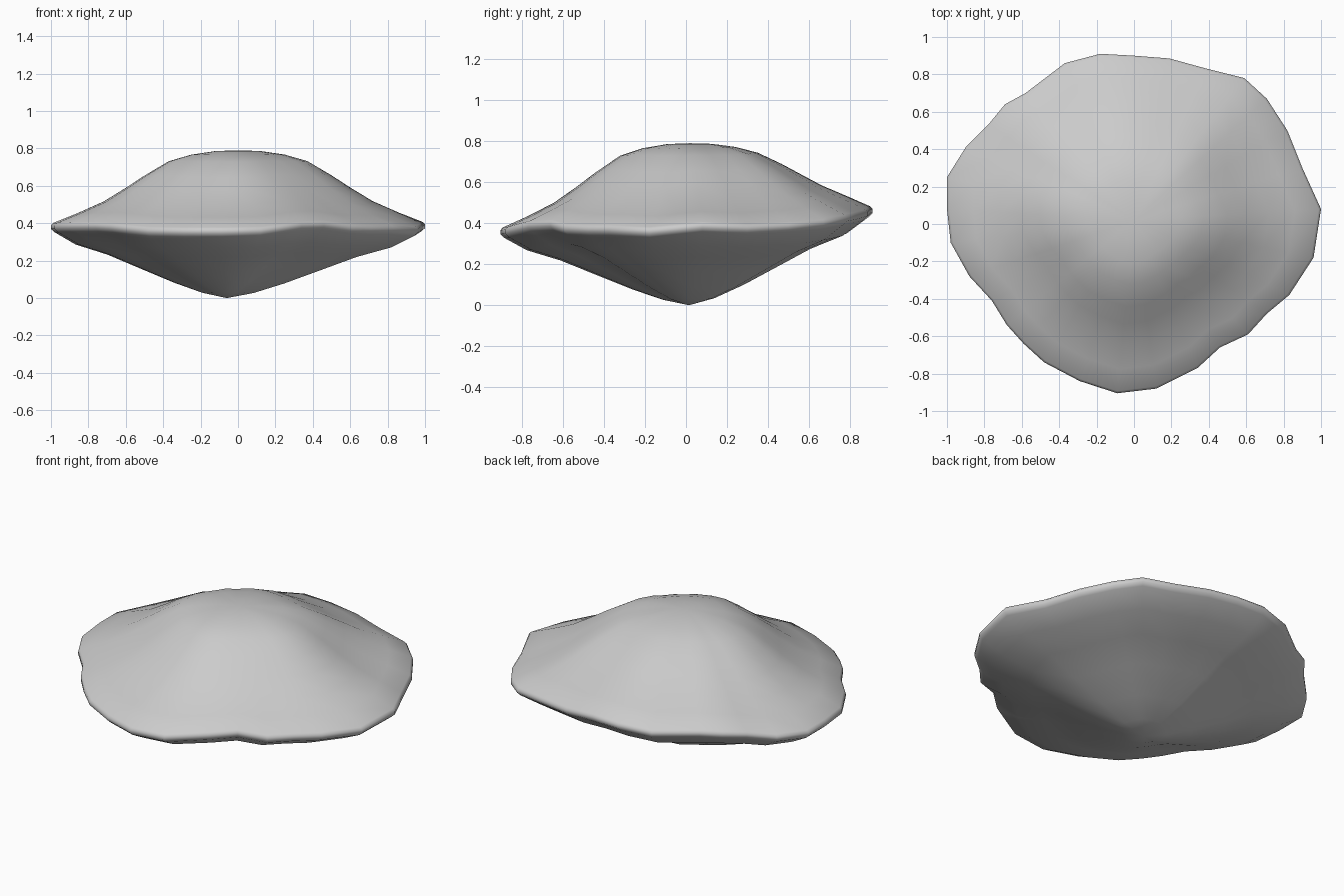
import bpy, bmesh, math

if "Cube" in bpy.data.objects:
    bpy.data.objects.remove(bpy.data.objects["Cube"])

# Rim outline seen from above, with the height of the lip at each point
RIM = [(1.0, .08, .385), (.90, .30, .375), (.82, .50, .385), (.71, .67, .40),
       (.59, .78, .42), (.39, .83, .43), (.19, .885, .445), (0, .90, .46),
       (-.18, .91, .46), (-.37, .86, .445), (-.58, .70, .44), (-.69, .64, .44),
       (-.78, .53, .42), (-.90, .41, .39), (-1.0, .25, .38), (-1.0, .08, .38),
       (-.98, -.10, .38), (-.88, -.28, .385), (-.76, -.41, .385), (-.68, -.54, .38),
       (-.59, -.64, .37), (-.48, -.74, .36), (-.29, -.84, .357), (-.09, -.905, .357),
       (.12, -.88, .36), (.34, -.77, .39), (.46, -.66, .395), (.61, -.59, .375),
       (.71, -.48, .37), (.83, -.38, .37), (.96, -.18, .36)]

# Radial profiles: (fraction of the rim radius, fraction of the height)
DOME = [(.12, .99), (.25, .94), (.37, .85), (.5, .65), (.6, .48), (.72, .29), (.86, .13)]
BELLY = [(.86, .80), (.68, .65), (.5, .45), (.3, .23), (.14, .08)]
TOP, TIP = (0.0, .02, .79), (-.06, .015, 0.0)
LIP = .022


def ring(bm, pole, t, height):
    verts = []
    for x, y, z in RIM:
        back = max(0, y) / math.hypot(x, y)
        verts.append(bm.verts.new((pole[0] + (x - pole[0]) * t,
                                   pole[1] + (y - pole[1]) * t, height(z, back))))
    return verts


bm = bmesh.new()
rings = []
# Upper dome, fuller towards the back
for t, h in DOME:
    rings.append(ring(bm, TOP, t, lambda z, b, h=h, t=t:
                 z + LIP + (TOP[2] - z - LIP) * (h + b * b * .5 * max(0, t - .4) * (1 - t))))
# Rounded lip
rings.append(ring(bm, TOP, .987, lambda z, b: z + LIP))
rings.append(ring(bm, TOP, 1.0, lambda z, b: z + LIP * .4))
rings.append(ring(bm, TOP, 1.0, lambda z, b: z - LIP * .5))
rings.append(ring(bm, TOP, .98, lambda z, b: z - LIP * 1.3))
# Tapered underside
for t, h in BELLY:
    rings.append(ring(bm, TIP, t, lambda z, b, h=h: (z - LIP) * h))

n = len(RIM)
for a, b in zip(rings, rings[1:]):
    for i in range(n):
        j = (i + 1) % n
        bm.faces.new((a[i], b[i], b[j], a[j]))
top, tip = bm.verts.new(TOP), bm.verts.new(TIP)
for i in range(n):
    j = (i + 1) % n
    bm.faces.new((top, rings[0][i], rings[0][j]))
    bm.faces.new((tip, rings[-1][j], rings[-1][i]))
bmesh.ops.recalc_face_normals(bm, faces=bm.faces)
for f in bm.faces:
    f.smooth = True

mesh = bpy.data.meshes.new("rock_mound")
bm.to_mesh(mesh)
bm.free()
rock = bpy.data.objects.new("rock_mound", mesh)
bpy.context.collection.objects.link(rock)
